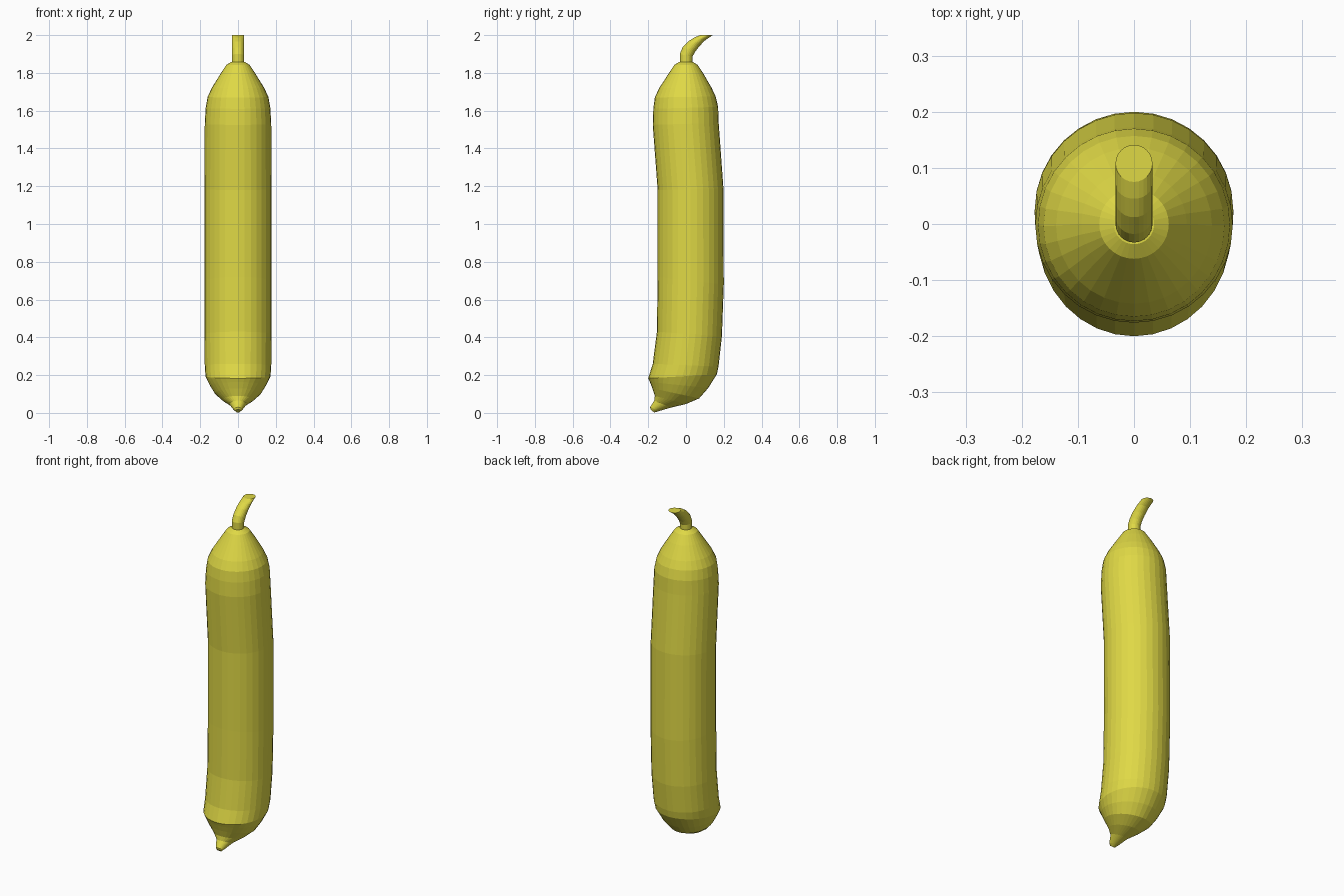
import bpy, bmesh, math
from mathutils import Vector

mat = bpy.data.materials.new("yellow_skin")
mat.diffuse_color = (0.74, 0.69, 0.06, 1)


def loft(name, rings, sides):
    """Each ring: front point (y, z), back point (y, z), half width in x."""
    bm = bmesh.new()
    loops = []
    for fy, fz, by, bz, w in rings:
        mid = Vector((0, (fy + by) / 2, (fz + bz) / 2))
        half = Vector((0, (by - fy) / 2, (bz - fz) / 2))
        loops.append([bm.verts.new(mid + Vector((w * math.cos(a), 0, 0)) + half * math.sin(a))
                      for a in (2 * math.pi * i / sides for i in range(sides))])
    for a, b in zip(loops, loops[1:]):
        for i in range(sides):
            j = (i + 1) % sides
            bm.faces.new((a[i], a[j], b[j], b[i]))
    bm.faces.new(loops[0])
    bm.faces.new(loops[-1])
    bmesh.ops.recalc_face_normals(bm, faces=bm.faces)
    me = bpy.data.meshes.new(name)
    bm.to_mesh(me)
    bm.free()
    me.materials.append(mat)
    ob = bpy.data.objects.new(name, me)
    bpy.context.collection.objects.link(ob)
    return ob


# Body: hooked tip, gently bowed middle, tapered shoulder
loft("fruit_body", [
    (-0.188, 0.018, -0.168, 0.002, 0.013),
    (-0.190, 0.030, -0.145, 0.009, 0.024),
    (-0.168, 0.065, -0.080, 0.028, 0.045),
    (-0.165, 0.090, 0.000, 0.047, 0.082),
    (-0.178, 0.130, 0.070, 0.077, 0.122),
    (-0.191, 0.163, 0.118, 0.132, 0.150),
    (-0.200, 0.183, 0.163, 0.204, 0.172),
    (-0.176, 0.260, 0.172, 0.245, 0.176),
    (-0.154, 0.430, 0.190, 0.405, 0.177),
    (-0.150, 0.720, 0.200, 0.680, 0.177),
    (-0.150, 1.180, 0.198, 1.190, 0.177),
    (-0.176, 1.525, 0.173, 1.535, 0.176),
    (-0.173, 1.610, 0.170, 1.620, 0.171),
    (-0.165, 1.670, 0.157, 1.675, 0.161),
    (-0.142, 1.720, 0.136, 1.720, 0.139),
    (-0.094, 1.793, 0.094, 1.793, 0.094),
    (-0.062, 1.842, 0.062, 1.842, 0.062),
    (-0.036, 1.858, 0.036, 1.858, 0.036),
], 32)

# Curved stem with a level cut at the top
loft("stem", [
    (-0.033, 1.850, 0.033, 1.850, 0.033),
    (-0.033, 1.900, 0.034, 1.885, 0.033),
    (-0.018, 1.935, 0.047, 1.910, 0.033),
    (0.012, 1.967, 0.070, 1.940, 0.033),
    (0.045, 1.988, 0.098, 1.970, 0.033),
    (0.075, 2.000, 0.141, 2.000, 0.033),
], 24)
